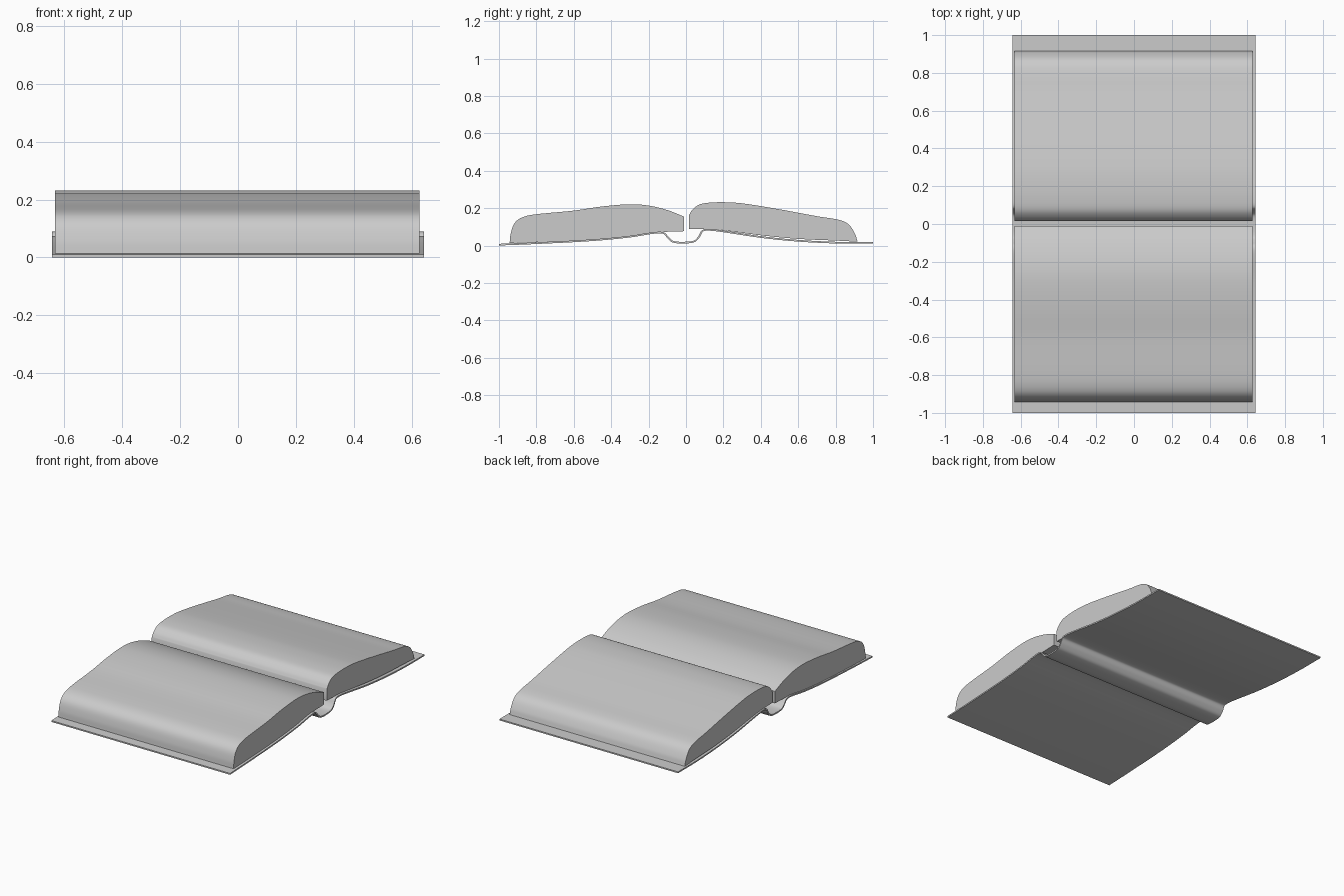
import bpy, bmesh, math
from mathutils import Vector

if "Cube" in bpy.data.objects:
    bpy.data.objects.remove(bpy.data.objects["Cube"])

grey = bpy.data.materials.new("plain_grey")
grey.diffuse_color = (0.6, 0.6, 0.6, 1)
grey.use_nodes = True
grey.node_tree.nodes["Principled BSDF"].inputs["Base Color"].default_value = grey.diffuse_color


def smooth_path(pts, steps=5):
    """Rounded line through the (y, z) points."""
    p = [Vector(q) for q in pts]
    p = [2 * p[0] - p[1]] + p + [2 * p[-1] - p[-2]]
    out = []
    for a, b, c, d in zip(p, p[1:], p[2:], p[3:]):
        # centripetal-like tangents keep uneven spacing well behaved
        l0, l1, l2 = (b - a).length, (c - b).length, (d - c).length
        m1 = (c - a) / (l0 + l1) * l1
        m2 = (d - b) / (l1 + l2) * l1
        for i in range(steps):
            t = i / steps
            out.append((2*t**3 - 3*t**2 + 1) * b + (t**3 - 2*t**2 + t) * m1
                       + (3*t**2 - 2*t**3) * c + (t**3 - t**2) * m2)
    return out + [p[-2]]


def extrude_x(name, outline, x0, x1):
    """Closed (y, z) outline extruded between two x positions."""
    bm = bmesh.new()
    face = bm.faces.new([bm.verts.new((x0, y, z)) for y, z in outline])
    ext = bmesh.ops.extrude_face_region(bm, geom=[face], use_keep_orig=True)
    moved = [g for g in ext["geom"] if isinstance(g, bmesh.types.BMVert)]
    bmesh.ops.translate(bm, verts=moved, vec=(x1 - x0, 0, 0))
    bmesh.ops.recalc_face_normals(bm, faces=bm.faces)
    mesh = bpy.data.meshes.new(name)
    bm.to_mesh(mesh)
    bm.free()
    mesh.materials.append(grey)
    ob = bpy.data.objects.new(name, mesh)
    bpy.context.collection.objects.link(ob)
    bpy.ops.object.select_all(action='DESELECT')
    ob.select_set(True)
    bpy.context.view_layer.objects.active = ob
    bpy.ops.object.shade_smooth_by_angle(angle=math.radians(35))
    return ob


# Bent cover with the hollow spine, a thin strip around its centre line
line = smooth_path([(-1, 0.005), (-0.8, 0.013), (-0.5, 0.029), (-0.3, 0.048),
                    (-0.17, 0.068), (-0.12, 0.067), (-0.095, 0.042), (-0.07, 0.021),
                    (-0.01, 0.016), (0.045, 0.023), (0.07, 0.048), (0.09, 0.08),
                    (0.13, 0.084), (0.22, 0.073), (0.4, 0.046), (0.6, 0.026),
                    (0.8, 0.016), (1, 0.015)])
upper, lower = [], []
for i, p in enumerate(line):
    t = (line[min(i + 1, len(line) - 1)] - line[max(i - 1, 0)]).normalized()
    n = Vector((-t.y, t.x)) * 0.0045
    if i in (0, len(line) - 1):
        n = Vector((0, 0.0045))
    upper.append(p + n)
    lower.append(p - n)
extrude_x("cover", upper + lower[::-1], -0.643, 0.643)

# Front page block
front_top = smooth_path([(-0.943, 0.014), (-0.938, 0.06), (-0.92, 0.115), (-0.885, 0.147),
                         (-0.82, 0.165), (-0.6, 0.187), (-0.45, 0.209), (-0.3, 0.221),
                         (-0.2, 0.214), (-0.1, 0.19), (-0.01, 0.155)])
front_under = smooth_path([(-0.01, 0.077), (-0.17, 0.07), (-0.3, 0.051),
                           (-0.5, 0.032), (-0.8, 0.018)])
extrude_x("front_pages", front_top + front_under, -0.633, 0.628)

# Back page block
back_top = smooth_path([(0.017, 0.165), (0.035, 0.193), (0.07, 0.219), (0.12, 0.229),
                        (0.2, 0.232), (0.3, 0.226), (0.5, 0.194), (0.7, 0.157),
                        (0.82, 0.137), (0.87, 0.113), (0.905, 0.06), (0.917, 0.021)])
back_under = smooth_path([(0.8, 0.027), (0.6, 0.036), (0.4, 0.055), (0.22, 0.079),
                          (0.13, 0.088), (0.017, 0.09)])
extrude_x("back_pages", back_top + back_under, -0.633, 0.628)
